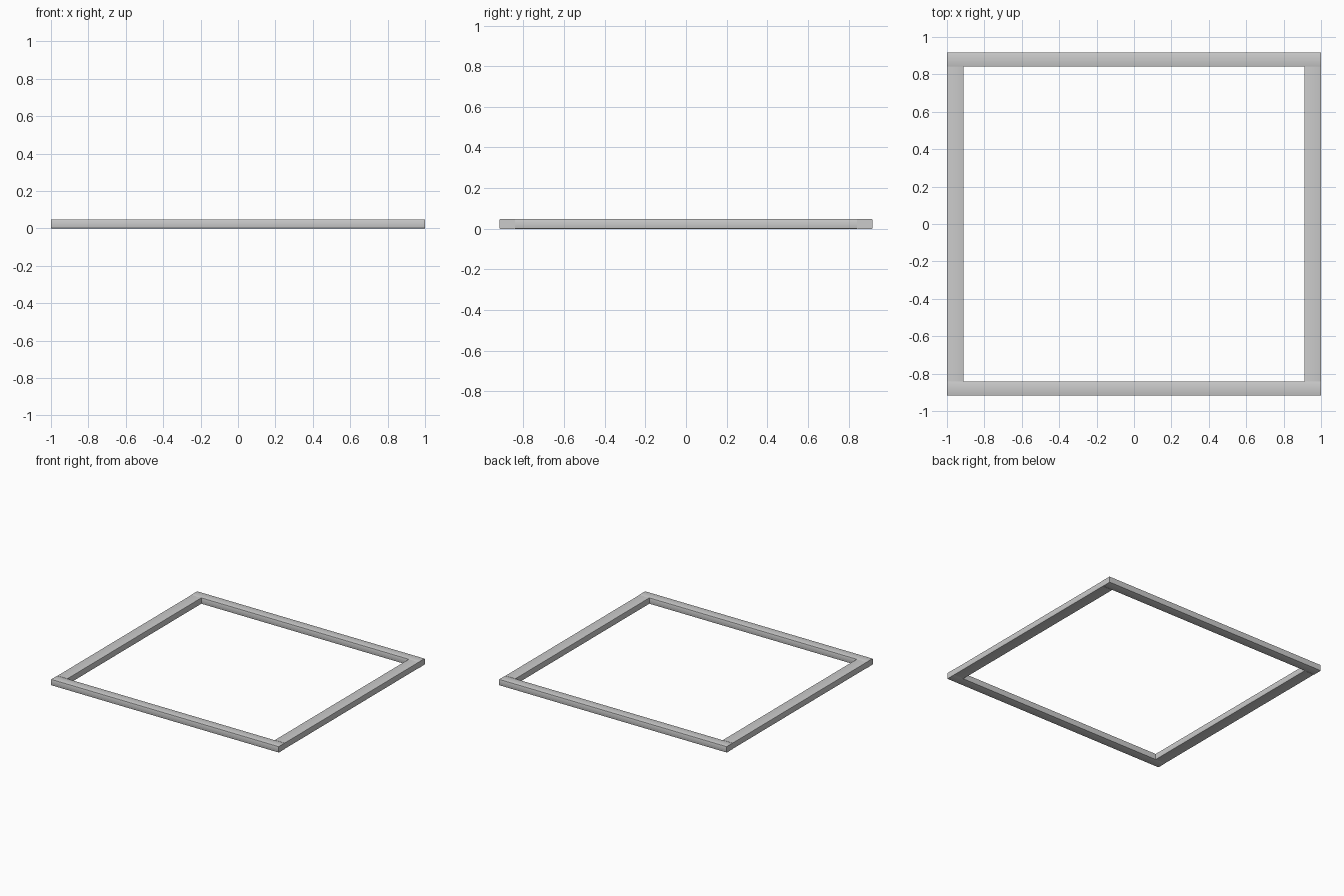
import bpy, bmesh

if "Cube" in bpy.data.objects:
    bpy.data.objects.remove(bpy.data.objects["Cube"])

H = 0.048      # frame height
C = 0.003      # softened long edges


def bar(name, x0, x1, y0, y1, axis):
    """Box bar whose lengthwise edges are slightly eased."""
    bm = bmesh.new()
    bmesh.ops.create_cube(bm, size=1)
    for v in bm.verts:
        v.co.x = x0 if v.co.x < 0 else x1
        v.co.y = y0 if v.co.y < 0 else y1
        v.co.z = 0 if v.co.z < 0 else H
    other = 1 - axis
    edges = [e for e in bm.edges
             if abs(e.verts[0].co[other] - e.verts[1].co[other]) < 1e-6
             and abs(e.verts[0].co.z - e.verts[1].co.z) < 1e-6]
    bmesh.ops.bevel(bm, geom=edges, offset=C, segments=2, profile=0.5, affect='EDGES')
    me = bpy.data.meshes.new(name)
    bm.to_mesh(me)
    bm.free()
    ob = bpy.data.objects.new(name, me)
    bpy.context.collection.objects.link(ob)
    bpy.ops.object.select_all(action='DESELECT')
    ob.select_set(True)
    bpy.context.view_layer.objects.active = ob
    bpy.ops.object.shade_smooth_by_angle()


# Full-width front and back rails
bar("front_rail", -1, 1, -0.917, -0.841, 0)
bar("back_rail", -1, 1, 0.841, 0.917, 0)

# Side rails butted between them
bar("left_rail", -1, -0.911, -0.841, 0.841, 1)
bar("right_rail", 0.911, 1, -0.841, 0.841, 1)
